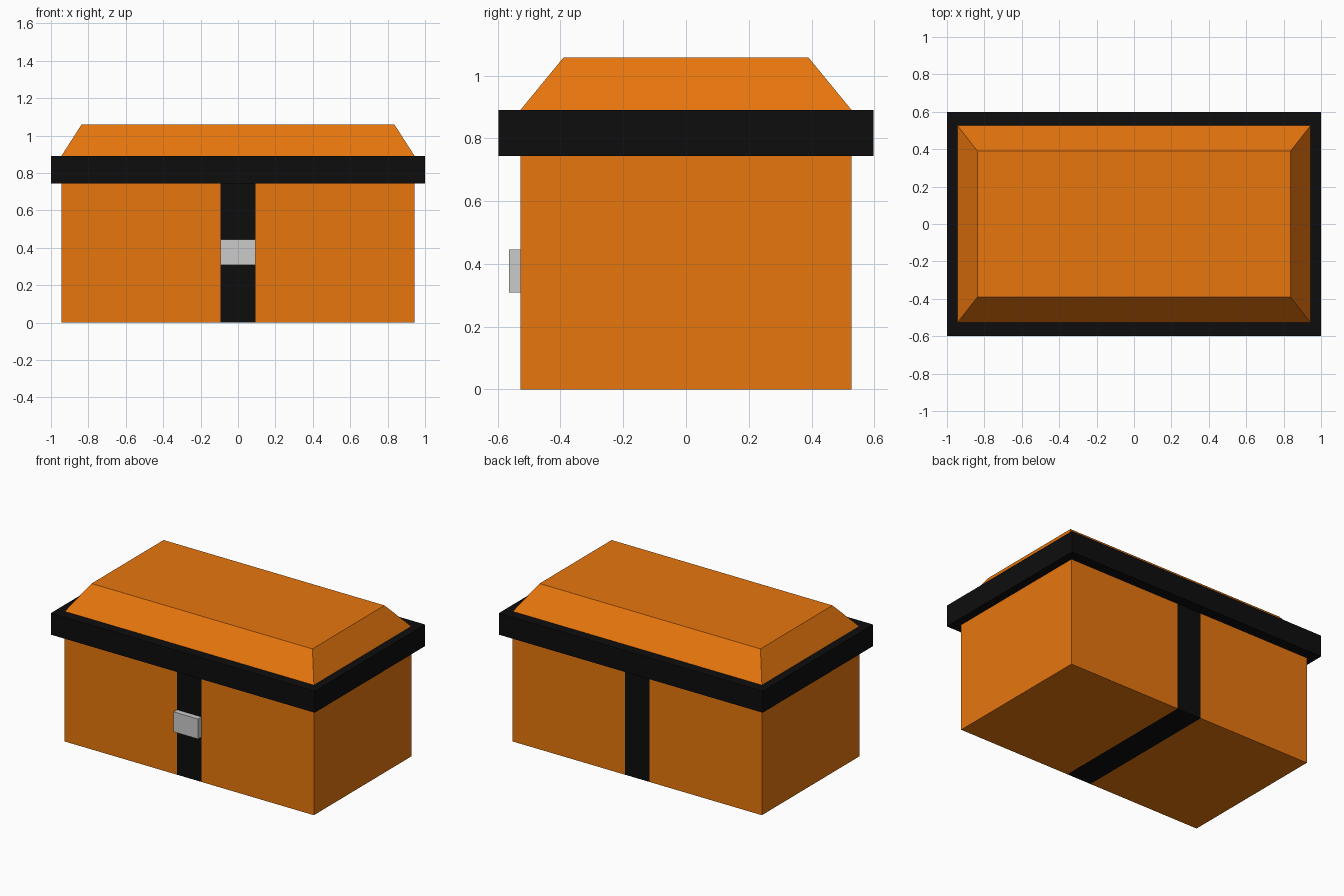
import bpy, bmesh

if "Cube" in bpy.data.objects:
    bpy.data.objects.remove(bpy.data.objects["Cube"])


def material(name, rgb):
    m = bpy.data.materials.new(name)
    m.diffuse_color = (*rgb, 1)
    m.use_nodes = True
    m.node_tree.nodes["Principled BSDF"].inputs["Base Color"].default_value = m.diffuse_color
    return m


WOOD = material("orange_wood", (0.8, 0.18, 0.004))
IRON = material("black_iron", (0.004, 0.004, 0.004))

BODY_X, BODY_Y = 0.944, 0.527
RIM_Z0, RIM_Z1 = 0.744, 0.891
STRAP_X = 0.093


def loft(name, rings, mat, bottom=False, top=False):
    """Skin stacked rectangles (half_x, half_y, z), optionally capping the ends."""
    bm = bmesh.new()
    loops = [[bm.verts.new((sx * x, sy * y, z))
              for sx, sy in ((-1, -1), (1, -1), (1, 1), (-1, 1))]
             for x, y, z in rings]
    for a, b in zip(loops, loops[1:]):
        for i in range(4):
            j = (i + 1) % 4
            bm.faces.new((a[i], a[j], b[j], b[i]))
    if bottom:
        bm.faces.new(loops[0][::-1])
    if top:
        bm.faces.new(loops[-1])
    mesh = bpy.data.meshes.new(name)
    bm.to_mesh(mesh)
    bm.free()
    if mat:
        mesh.materials.append(mat)
    obj = bpy.data.objects.new(name, mesh)
    bpy.context.collection.objects.link(obj)
    return obj


# Body, with the flush strap cut into its front, bottom and back
body = loft("body", [(BODY_X, BODY_Y, 0), (BODY_X, BODY_Y, RIM_Z0)], WOOD, bottom=True)
body.data.materials.append(IRON)
bm = bmesh.new()
bm.from_mesh(body.data)
for x in (-STRAP_X, STRAP_X):
    bmesh.ops.bisect_plane(bm, geom=bm.verts[:] + bm.edges[:] + bm.faces[:],
                           plane_co=(x, 0, 0), plane_no=(1, 0, 0))
for f in bm.faces:
    if abs(f.calc_center_median().x) < STRAP_X:
        f.material_index = 1
bm.to_mesh(body.data)
bm.free()

# Overhanging rim: underside, outer band and top ledge
loft("rim", [(BODY_X, BODY_Y, RIM_Z0), (1, 0.598, RIM_Z0),
             (1, 0.598, RIM_Z1), (BODY_X, BODY_Y, RIM_Z1)], IRON)

# Sloped lid
loft("lid", [(BODY_X, BODY_Y, RIM_Z1), (0.837, 0.39, 1.058)], WOOD, top=True)

# Latch plate on the front strap
latch = loft("latch", [(STRAP_X, 0.0185, 0.308), (STRAP_X, 0.0185, 0.445)],
             None, bottom=True, top=True)
latch.location.y = -BODY_Y - 0.0185
